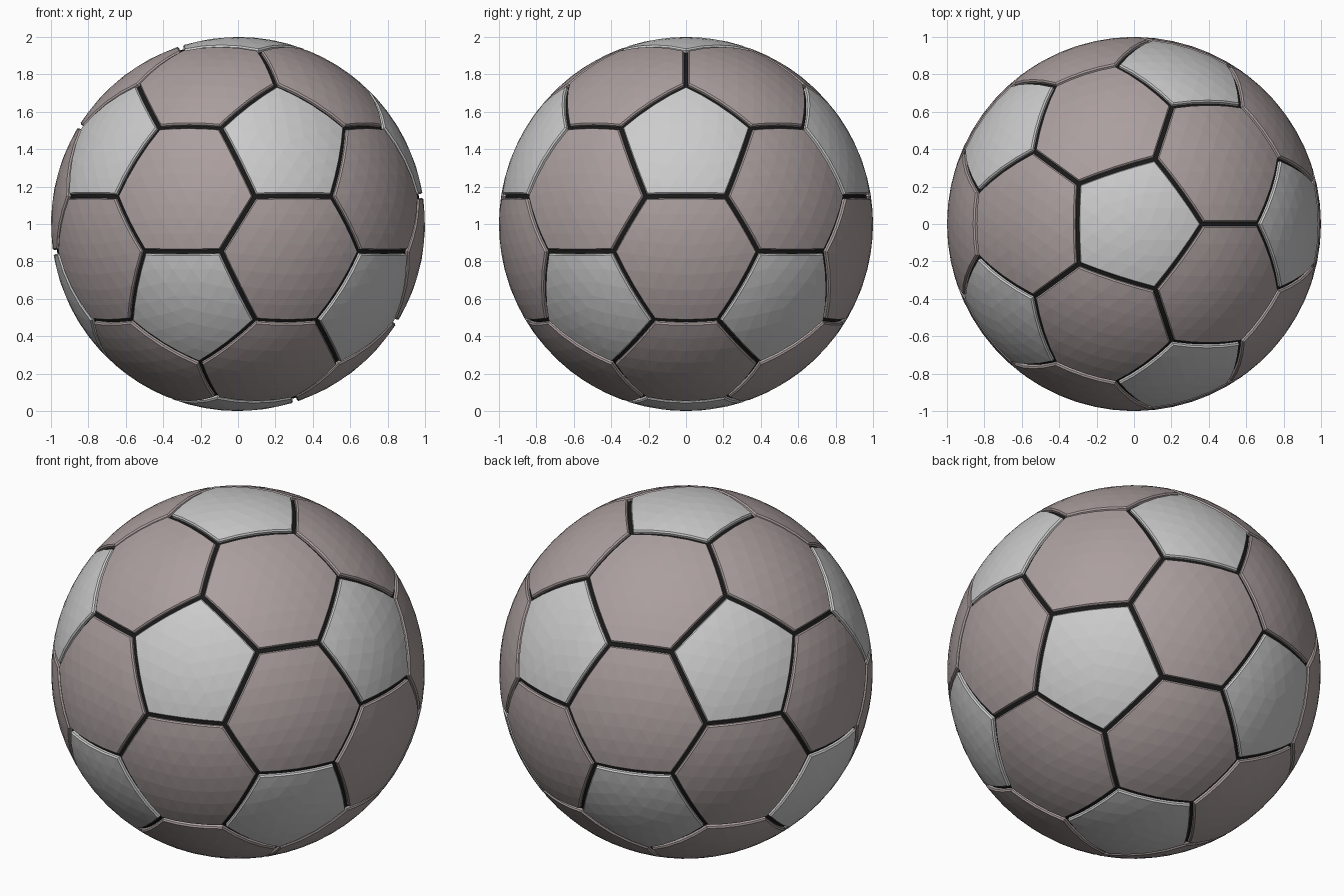
import bpy, bmesh, math
from mathutils import Vector

if "Cube" in bpy.data.objects:
    bpy.data.objects.remove(bpy.data.objects["Cube"])

CENTRE = Vector((0, 0, 1))
R = 1.0
CUT = math.radians(21.7)     # angle from pentagon centre to its corners
STEPS = 4                    # facet rows from panel centre to rim


def material(name, rgb):
    m = bpy.data.materials.new(name)
    m.diffuse_color = (*rgb, 1)
    m.use_nodes = True
    m.node_tree.nodes["Principled BSDF"].inputs["Base Color"].default_value = m.diffuse_color
    return m


def toward(a, b):
    """Point on the sphere CUT radians from a in the direction of b."""
    t = (b - a * a.dot(b)).normalized()
    return a * math.cos(CUT) + t * math.sin(CUT)


def inset(corners, w):
    """Spherical polygon with every side moved inward by w."""
    n = len(corners)
    sides = [corners[k].cross(corners[(k + 1) % n]).normalized() for k in range(n)]
    out = []
    for k, c in enumerate(corners):
        p = (sides[k - 1] + sides[k]) * (w / (1 + sides[k - 1].dot(sides[k])))
        out.append(p + c * math.sqrt(1 - p.length_squared))
    return out


def rim(corners, radius):
    """Closed ring of points along the polygon's sides."""
    n = len(corners)
    return [corners[k].lerp(corners[(k + 1) % n], j / STEPS).normalized() * radius
            for k in range(n) for j in range(STEPS)]


def add_panel(bm, corners):
    n = len(corners)
    top = inset(corners, 0.018)
    c = sum(top, Vector()).normalized()

    def face(*pts):
        bm.faces.new([bm.verts.new(p + CENTRE) for p in pts])

    # domed outer surface, one triangular lattice per side
    for k in range(n):
        a, b = top[k], top[(k + 1) % n]

        def pt(i, j):
            return (c + (a - c) * ((i - j) / STEPS) + (b - c) * (j / STEPS)).normalized() * R
        for i in range(STEPS):
            for j in range(i + 1):
                face(pt(i, j), pt(i + 1, j), pt(i + 1, j + 1))
                if j < i:
                    face(pt(i, j), pt(i + 1, j + 1), pt(i, j + 1))
    # bevelled edge, then wall down into the seam
    low = inset(corners, 0.011)
    rings = [rim(top, R), rim(low, 0.992), rim(low, 0.965)]
    for r0, r1 in zip(rings, rings[1:]):
        for q in range(len(r0)):
            face(r0[q - 1], r1[q - 1], r1[q], r0[q])


def make_object(name, panels, mat):
    bm = bmesh.new()
    for p in panels:
        add_panel(bm, p)
    bmesh.ops.remove_doubles(bm, verts=bm.verts[:], dist=0.0003)
    bmesh.ops.recalc_face_normals(bm, faces=bm.faces[:])
    me = bpy.data.meshes.new(name)
    bm.to_mesh(me)
    bm.free()
    me.materials.append(mat)
    ob = bpy.data.objects.new(name, me)
    bpy.context.collection.objects.link(ob)


# twelve pentagon centres: two poles and two staggered rings
lat = math.atan(0.5)
V = [Vector((0, 0, 1)), Vector((0, 0, -1))]
for k in range(5):
    for s, off in ((1, 0), (-1, 36)):
        az = math.radians(72 * k + off)
        V.append(Vector((math.cos(lat) * math.cos(az), math.cos(lat) * math.sin(az), s * math.sin(lat))))


def near(a, b):
    return 0.3 < a.dot(b) < 0.6


# pentagon panels
pentagons = []
for v in V:
    nb = [u for u in V if near(u, v)]
    x = (nb[0] - v * v.dot(nb[0])).normalized()
    y = v.cross(x)
    nb.sort(key=lambda u: round(math.atan2(u.dot(y), u.dot(x)), 4))
    pentagons.append([toward(v, u) for u in nb])

# hexagon panels
hexagons = []
for i in range(12):
    for j in range(i + 1, 12):
        for k in range(j + 1, 12):
            a, b, c = V[i], V[j], V[k]
            if near(a, b) and near(b, c) and near(a, c):
                if a.dot(b.cross(c)) < 0:
                    b, c = c, b
                hexagons.append([toward(a, b), toward(b, a), toward(b, c),
                                 toward(c, b), toward(c, a), toward(a, c)])

make_object("pentagon_panels", pentagons, material("light_grey", (0.8, 0.8, 0.8)))
make_object("hexagon_panels", hexagons, material("brown_grey", (0.41, 0.345, 0.345)))

# black core showing through the seams
bpy.ops.mesh.primitive_ico_sphere_add(subdivisions=5, radius=0.979, location=CENTRE)
core = bpy.context.object
core.name = "seam_core"
core.data.materials.append(material("black", (0.01, 0.01, 0.01)))
bpy.ops.object.shade_smooth()
